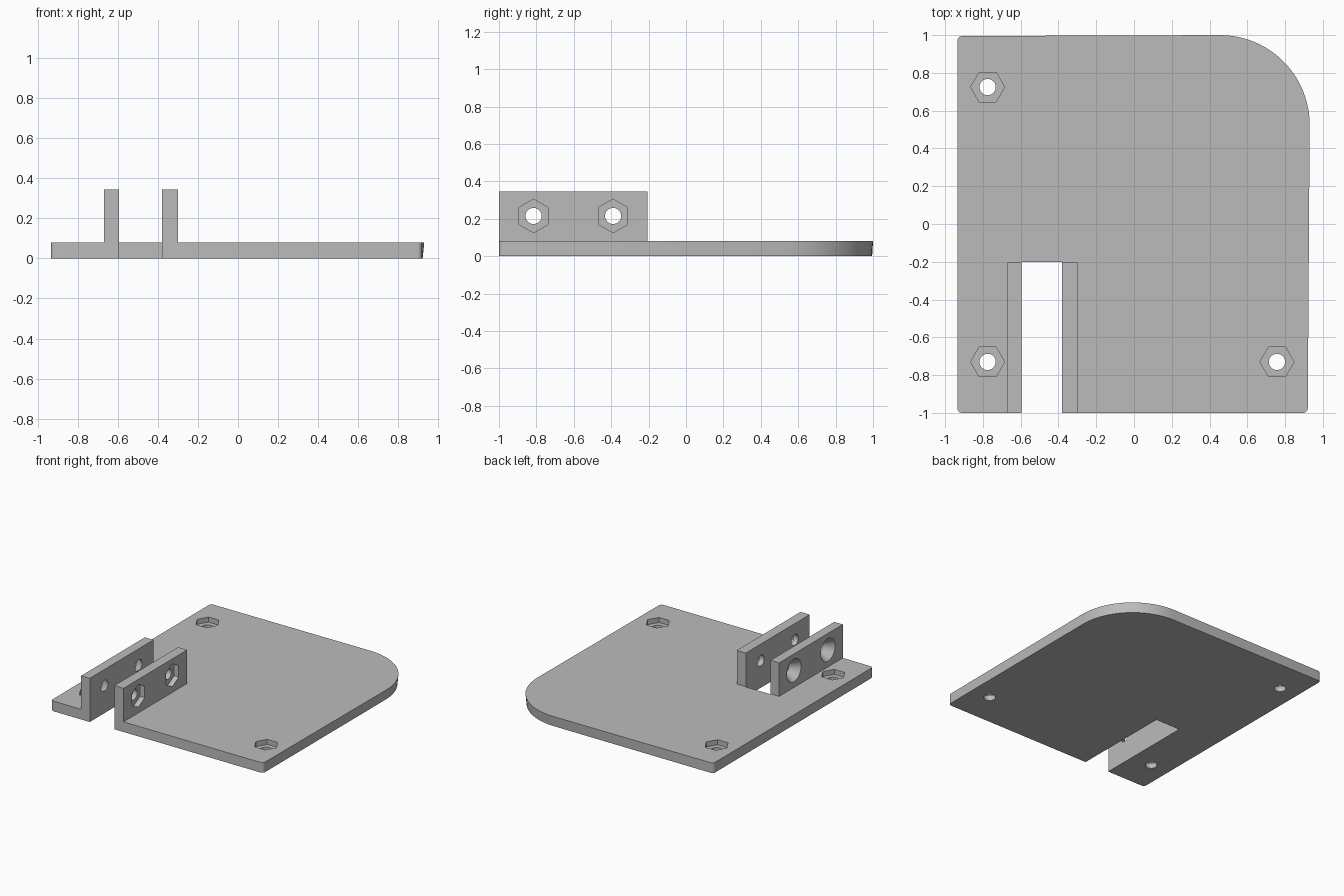
import bpy, bmesh
from math import sin, cos, pi, radians
from mathutils import Vector

if "Cube" in bpy.data.objects:
    bpy.data.objects.remove(bpy.data.objects["Cube"], do_unlink=True)

grey = bpy.data.materials.new("plain grey")
grey.use_nodes = True
colour = (0.5, 0.5, 0.5, 1)
grey.diffuse_color = colour
grey.node_tree.nodes["Principled BSDF"].inputs["Base Color"].default_value = colour


def ring(centre, r, axis="z", n=48):
    """Circle of points; for six sides the corners point along x (axis z) or z (axis x)."""
    out = []
    for i in range(n):
        a = 2 * pi * i / n
        u, v = r * cos(a), r * sin(a)
        out.append(Vector(centre) + Vector((u, v, 0) if axis == "z" else (0, v, u)))
    return out


def hull(name, points):
    """Convex solid around the points, with flat faces merged."""
    bm = bmesh.new()
    for p in points:
        bm.verts.new(p)
    res = bmesh.ops.convex_hull(bm, input=bm.verts[:])
    spare = {g for g in res["geom_interior"] + res["geom_unused"]
             if isinstance(g, bmesh.types.BMVert)}
    bmesh.ops.delete(bm, geom=list(spare), context="VERTS")
    bmesh.ops.dissolve_limit(bm, angle_limit=0.002, verts=bm.verts[:], edges=bm.edges[:])
    bmesh.ops.recalc_face_normals(bm, faces=bm.faces[:])
    mesh = bpy.data.meshes.new(name)
    bm.to_mesh(mesh)
    bm.free()
    mesh.materials.append(grey)
    ob = bpy.data.objects.new(name, mesh)
    bpy.context.collection.objects.link(ob)
    return ob


def box(name, xs, ys, zs):
    return hull(name, [(x, y, z) for x in xs for y in ys for z in zs])


def combine(target, tool, operation):
    mod = target.modifiers.new(operation, "BOOLEAN")
    mod.operation, mod.solver, mod.object = operation, "EXACT", tool
    bpy.ops.object.select_all(action="DESELECT")
    bpy.context.view_layer.objects.active = target
    target.select_set(True)
    bpy.ops.object.modifier_apply(modifier=mod.name)
    bpy.data.objects.remove(tool, do_unlink=True)


THICK, TOP, POCKET = 0.08, 0.345, 0.04
HOLE, NUT = 0.043, 0.09

# Base plate: three tight corners and one large, slightly tapered corner
outline = []
for x, y in ((-0.91, 0.97), (-0.91, -0.975), (0.895, -0.975)):
    for z in (0, THICK):
        outline += ring((x, y, z), 0.025, n=24)
outline += ring((0.455, 0.525, 0), 0.467, n=96)
outline += ring((0.455, 0.525, THICK), 0.475, n=96)
bracket = hull("mounting_bracket", outline)

# Slot at the front, with a lug standing on each side
combine(bracket, box("slot", (-0.595, -0.38), (-1.1, -0.2), (-0.1, 0.2)), "DIFFERENCE")
for xs in ((-0.67, -0.595), (-0.38, -0.30)):
    combine(bracket, box("lug", xs, (-1, -0.205), (0.02, TOP)), "UNION")

# Screw holes with hexagonal nut pockets in the plate
for x, y in ((-0.775, 0.725), (-0.775, -0.73), (0.757, -0.73)):
    # The pocket beside the lug must stay below the plate's top
    pocket = hull("nut_pocket", ring((x, y, THICK - POCKET), NUT, n=6)
                  + ring((x, y, THICK + 0.02), NUT, n=6))
    hole = hull("screw_hole", ring((x, y, -0.1), HOLE) + ring((x, y, 0.2), HOLE))
    combine(bracket, pocket, "DIFFERENCE")
    combine(bracket, hole, "DIFFERENCE")

# Cross holes through both lugs: nut pockets outside one, countersinks outside the other
for y in (-0.815, -0.39):
    z = 0.215
    pocket = hull("nut_pocket", ring((-0.30 - POCKET, y, z), NUT, "x", 6)
                  + ring((-0.28, y, z), NUT, "x", 6))
    sink = hull("countersink", ring((-0.68, y, z), 0.096, "x")
                + ring((-0.60, y, z), HOLE, "x"))
    hole = hull("cross_hole", ring((-0.75, y, z), HOLE, "x") + ring((-0.2, y, z), HOLE, "x"))
    for tool in (pocket, sink, hole):
        combine(bracket, tool, "DIFFERENCE")

bpy.ops.object.select_all(action="DESELECT")
bracket.select_set(True)
bpy.context.view_layer.objects.active = bracket
bpy.ops.object.shade_smooth_by_angle(angle=radians(25))
